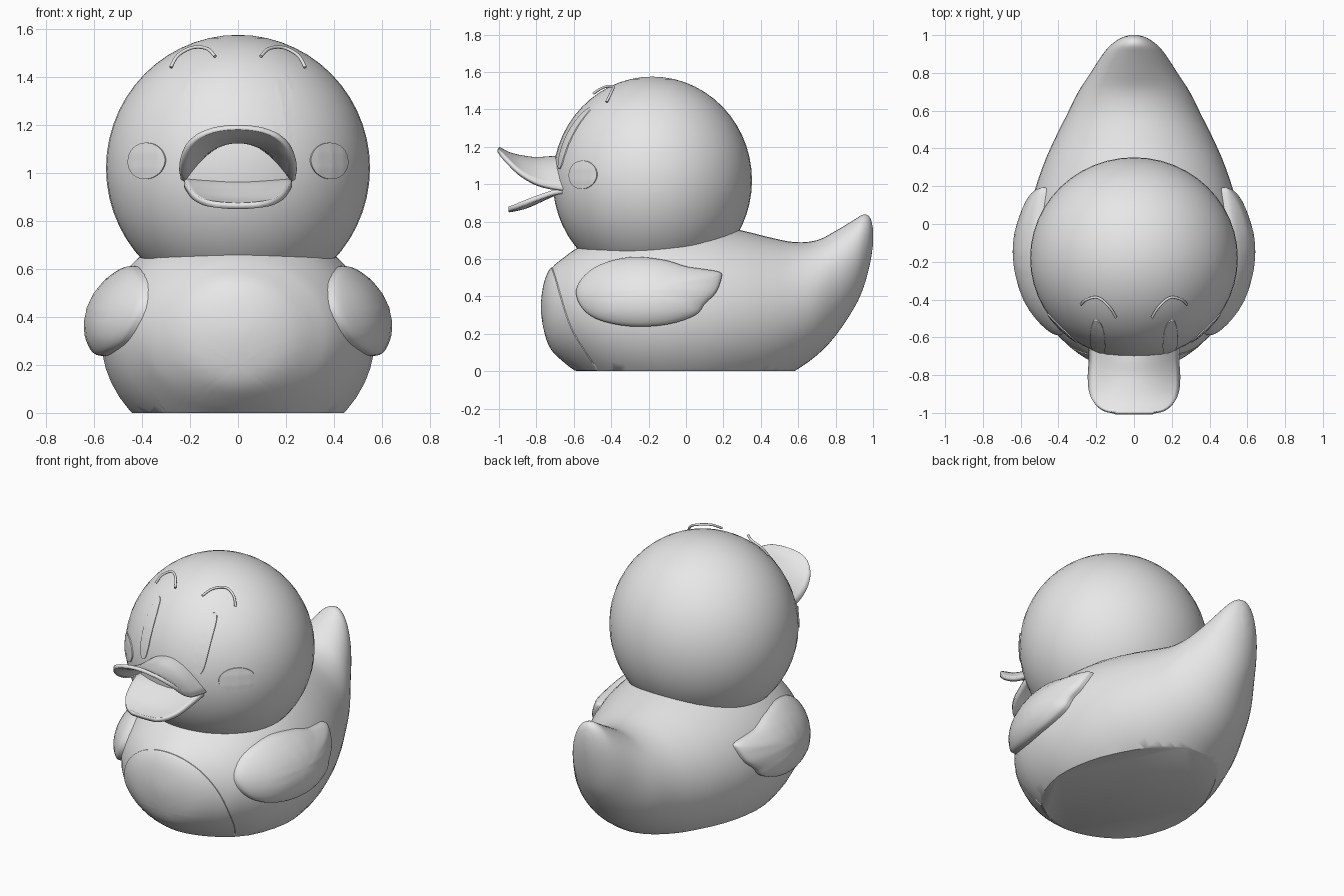
import bpy, bmesh, math
from mathutils import Vector
from mathutils.bvhtree import BVHTree

cube = bpy.data.objects.get("Cube")
if cube:
    bpy.data.objects.remove(cube, do_unlink=True)

grey = bpy.data.materials.new("light grey")
grey.use_nodes = True
grey.diffuse_color = (0.8, 0.8, 0.8, 1)
grey.node_tree.nodes["Principled BSDF"].inputs["Base Color"].default_value = (0.8, 0.8, 0.8, 1)


def spline(points, steps, closed=False):
    """Smooth curve through points of any dimension."""
    n = len(points)
    pick = (lambda i: points[i % n]) if closed else (lambda i: points[max(0, min(n - 1, i))])
    out = []
    for i in range(n if closed else n - 1):
        quad = list(zip(pick(i - 1), pick(i), pick(i + 1), pick(i + 2)))
        for k in range(steps):
            t = k / steps
            out.append([b + t * ((c - a) + t * ((2 * a - 5 * b + 4 * c - d)
                        + t * (3 * b - a - 3 * c + d))) / 2 for a, b, c, d in quad])
    return out if closed else out + [list(points[-1])]


def finish(name, bm, mirror=False):
    mesh = bpy.data.meshes.new(name)
    bm.to_mesh(mesh)
    obj = bpy.data.objects.new(name, mesh)
    bpy.context.collection.objects.link(obj)
    mesh.materials.append(grey)
    bpy.ops.object.select_all(action="DESELECT")
    bpy.context.view_layer.objects.active = obj
    obj.select_set(True)
    bpy.ops.object.shade_smooth_by_angle(angle=math.radians(40))
    if mirror:
        obj.modifiers.new("Mirror", "MIRROR")
    return obj


def bridge(bm, a, b):
    n = len(a)
    for i in range(n):
        bm.faces.new((a[i], a[(i + 1) % n], b[(i + 1) % n], b[i]))


# Body: elliptical sections along y as (y, bottom, top, half width)
sections = [(-.77, .32, .37, .04), (-.755, .22, .47, .13), (-.72, .12, .55, .23),
            (-.65, .05, .61, .335), (-.57, -.01, .665, .42), (-.4, -.12, .75, .52),
            (-.15, -.18, .8, .57), (.1, -.17, .79, .545), (.3, -.12, .752, .485),
            (.45, -.07, .715, .42), (.58, 0, .69, .355), (.7, .085, .7, .295),
            (.8, .19, .75, .23), (.9, .34, .81, .165), (.95, .45, .838, .12),
            (.985, .58, .82, .07), (1, .68, .76, .02)]
bm = bmesh.new()
rings = []
for y, low, top, w in spline(sections, 3):
    mid, h = (low + top) / 2, (top - low) / 2
    angles = [math.tau * k / 48 for k in range(48)]
    rings.append([bm.verts.new((w * math.cos(a), y, mid + h * math.sin(a))) for a in angles])
for a, b in zip(rings, rings[1:]):
    bridge(bm, a, b)
bm.faces.new(rings[0])
bm.faces.new(rings[-1])
cut = bmesh.ops.bisect_plane(bm, geom=bm.verts[:] + bm.edges[:] + bm.faces[:],
                             plane_co=(0, 0, 0), plane_no=(0, 0, -1), clear_outer=True)
bmesh.ops.contextual_create(bm, geom=[e for e in cut["geom_cut"] if isinstance(e, bmesh.types.BMEdge)])
bmesh.ops.recalc_face_normals(bm, faces=bm.faces)
body_tree = BVHTree.FromBMesh(bm)
finish("body", bm)

# Head
bm = bmesh.new()
bmesh.ops.create_uvsphere(bm, u_segments=48, v_segments=28, radius=1)
bmesh.ops.scale(bm, vec=(.55, .533, .555), verts=bm.verts)
bmesh.ops.translate(bm, vec=(0, -.18, 1.02), verts=bm.verts)
head_tree = BVHTree.FromBMesh(bm)
finish("head", bm)


def patch(name, tree, centre, normal, outline, edge=.006, bulge=0, mirror=True):
    """Disc laid on a surface, optionally domed, with a skirt sunk into it."""
    c, n = Vector(centre), Vector(normal).normalized()
    v = Vector((0, 0, 1))
    u = v.cross(n)
    bm = bmesh.new()

    def place(a, b, lift):
        p = c + u * a + v * b
        hit = tree.ray_cast(p + n * 2, -n)[0] or tree.find_nearest(p)[0]
        return bm.verts.new(hit + n * lift)

    rings = []
    count = 10
    for k in range(1, count + 1):
        r = math.sin(k / count * math.pi / 2)
        lift = edge + bulge * math.sqrt(max(0, 1 - r * r))
        rings.append([place(a * r, b * r, lift) for a, b in outline])
    rings.append([place(a, b, -.02) for a, b in outline])
    hub = place(0, 0, edge + bulge)
    for i, vert in enumerate(rings[0]):
        bm.faces.new((hub, vert, rings[0][(i + 1) % len(outline)]))
    for a, b in zip(rings, rings[1:]):
        bridge(bm, b, a)
    bmesh.ops.reverse_faces(bm, faces=[f for f in bm.faces if len(f.verts) == 4 and
                                       f.normal.dot(n) < 0])
    bmesh.ops.recalc_face_normals(bm, faces=bm.faces)
    if hub.link_faces[0].normal.dot(n) < 0:
        bmesh.ops.reverse_faces(bm, faces=bm.faces)
    return finish(name, bm, mirror)


def oval(a, b, power=1.0, count=40):
    out = []
    for k in range(count):
        x, y = math.cos(math.tau * k / count), math.sin(math.tau * k / count)
        out.append((math.copysign(a * abs(x) ** power, x), math.copysign(b * abs(y) ** power, y)))
    return out


# Belly panel, cheeks and eyes
belly = [(a, max(b, -.197)) for a, b in oval(.365, .355, count=72)]
patch("belly_panel", body_tree, (0, 0, .2), (0, -1, 0), belly, mirror=False)
patch("cheeks", head_tree, (.395, -.565, 1.05), (.395, -.385, 0), oval(.108, .076))
patch("eyes", head_tree, (.192, -.6, 1.245), (0, -1, 0), oval(.04, .165, .8))

# Wings: outline in (y, z), domed off the body side
wing = [(.18, .53), (.1, .545), (0, .56), (-.12, .595), (-.3, .61), (-.48, .56), (-.58, .46),
        (-.57, .36), (-.48, .28), (-.3, .24), (-.1, .25), (.05, .3), (.1, .36), (.16, .42), (.19, .5)]
outline = [(y + .22, z - .43) for y, z in spline(wing, 4, closed=True)]
patch("wings", body_tree, (.5, -.22, .43), (1, 0, 0), outline, edge=.022, bulge=.06)


# Beak halves: rows of (y, half width, centre height, edge height)
def beak(name, rows, thickness):
    bm = bmesh.new()
    cols = 20
    grid = []
    for y, w, mid, side in spline(rows, 4):
        across = [2 * i / cols - 1 for i in range(cols + 1)]
        grid.append([bm.verts.new((s * w, y, mid + (side - mid) * s * s)) for s in across])
    for a, b in zip(grid, grid[1:]):
        for i in range(cols):
            bm.faces.new((a[i], b[i], b[i + 1], a[i + 1]))
    solid = finish(name, bm).modifiers.new("Solidify", "SOLIDIFY")
    solid.thickness = thickness
    solid.offset = -1


beak("upper_beak", [(-.62, .24, 1.15, .97), (-.72, .24, 1.15, .985), (-.8, .245, 1.145, 1.01),
                    (-.88, .24, 1.155, 1.06), (-.94, .215, 1.17, 1.12),
                    (-.98, .165, 1.19, 1.165), (-.998, .1, 1.2, 1.19)], .022)
beak("lower_beak", [(-.6, .22, .985, .98), (-.7, .225, .965, .97), (-.78, .21, .93, .945),
                    (-.86, .185, .895, .915), (-.92, .14, .88, .89), (-.95, .08, .875, .88)], .026)

# Eyebrows: thin bent tubes
arch = [(.28, -.425, 1.44), (.25, -.4, 1.49), (.19, -.39, 1.522), (.13, -.44, 1.518), (.095, -.495, 1.485)]
for side, sign in (("left", 1), ("right", -1)):
    curve = bpy.data.curves.new(side + "_eyebrow", "CURVE")
    curve.dimensions = "3D"
    curve.bevel_depth = .007
    curve.use_fill_caps = True
    path = spline(arch, 5)
    line = curve.splines.new("POLY")
    line.points.add(len(path) - 1)
    for point, (x, y, z) in zip(line.points, path):
        point.co = (sign * x, y, z, 1)
    curve.materials.append(grey)
    bpy.context.collection.objects.link(bpy.data.objects.new(side + "_eyebrow", curve))
